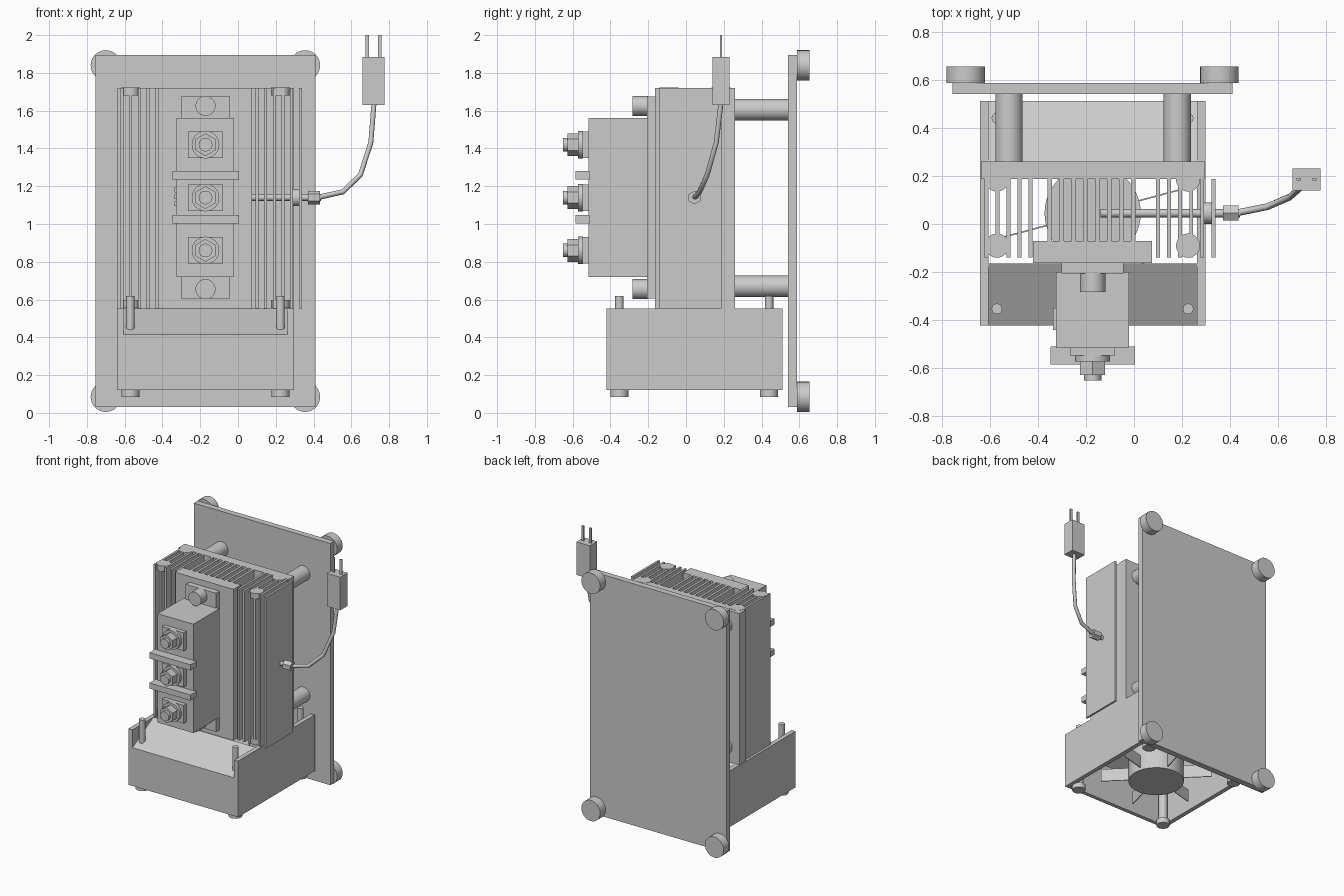
import bpy, bmesh, math
from mathutils import Vector

if "Cube" in bpy.data.objects:
    bpy.data.objects.remove(bpy.data.objects["Cube"])

grey = bpy.data.materials.new("light_grey")
grey.diffuse_color = (0.6, 0.6, 0.6, 1)
grey.use_nodes = True
grey.node_tree.nodes["Principled BSDF"].inputs["Base Color"].default_value = grey.diffuse_color


def finish(name, bm, smooth=False):
    bmesh.ops.recalc_face_normals(bm, faces=bm.faces)
    me = bpy.data.meshes.new(name)
    bm.to_mesh(me)
    bm.free()
    me.materials.append(grey)
    ob = bpy.data.objects.new(name, me)
    bpy.context.collection.objects.link(ob)
    if smooth:
        bpy.ops.object.select_all(action='DESELECT')
        ob.select_set(True)
        bpy.context.view_layer.objects.active = ob
        bpy.ops.object.shade_smooth_by_angle(angle=math.radians(30))
    return ob


def box(name, x0, x1, y0, y1, z0, z1):
    bm = bmesh.new()
    bmesh.ops.create_cube(bm, size=1)
    for v in bm.verts:
        v.co = Vector((x0 if v.co.x < 0 else x1, y0 if v.co.y < 0 else y1,
                       z0 if v.co.z < 0 else z1))
    return finish(name, bm)


def cyl(name, a, b, r, sides=32):
    a, b = Vector(a), Vector(b)
    bm = bmesh.new()
    bmesh.ops.create_cone(bm, cap_ends=True, segments=sides, radius1=r, radius2=r, depth=(b - a).length)
    ob = finish(name, bm, sides > 8)
    ob.location = (a + b) / 2
    ob.rotation_mode = 'QUATERNION'
    ob.rotation_quaternion = (b - a).to_track_quat('Z', 'Y')
    return ob


def slab(name, pts, x0, x1):
    """Extrude a (y, z) outline along x."""
    bm = bmesh.new()
    f = bm.faces.new([bm.verts.new((x0, y, z)) for y, z in pts])
    g = bmesh.ops.extrude_face_region(bm, geom=[f])["geom"]
    bmesh.ops.translate(bm, vec=(x1 - x0, 0, 0), verts=[v for v in g if isinstance(v, bmesh.types.BMVert)])
    return finish(name, bm)


CX, CY = -0.172, 0.045          # centre of fan housing and heatsink

# Mounting panel with round feet and standoffs
box("mounting_panel", -0.755, 0.41, 0.54, 0.587, 0.03, 1.895)
for x in (-0.7, 0.355):
    for z in (0.085, 1.84):
        cyl("panel_foot", (x, 0.587, z), (x, 0.655, z), 0.08)
for x in (-0.52, 0.18):
    for z in (0.67, 1.605):
        cyl("standoff", (x, 0.25, z), (x, 0.545, z), 0.057)

# Fan housing: tall side walls, low end walls, sloped hood at both ends
for x in (-0.64, 0.263):
    box("housing_side", x, x + 0.034, -0.422, 0.512, 0.12, 0.553)
for s in (-1, 1):
    ya, yb = sorted((CY + s * 0.467, CY + s * 0.437))
    box("housing_end", -0.606, 0.263, ya, yb, 0.12, 0.415)
    slab("hood_slope", [(CY + s * 0.467, 0.415), (CY + s * 0.21, 0.553),
                        (CY + s * 0.21, 0.535), (CY + s * 0.467, 0.397)], -0.606, 0.263)

# Corner posts with feet
for x in (-0.57, 0.225):
    for y in (-0.353, 0.44):
        cyl("post_foot", (x, y, 0.085), (x, y, 0.125), 0.048)
        cyl("post_sleeve", (x, y, 0.125), (x, y, 0.40), 0.033)
        cyl("corner_post", (x, y, 0.40), (x, y, 0.62), 0.022)

# Fan hub and thin radial blades
cyl("fan_hub", (CX, CY, 0.13), (CX, CY, 0.4), 0.2, 48)
for k in range(6):
    ob = box("fan_blade", 0.19, 0.4, -0.003, 0.003, 0.15, 0.25)
    ob.location = (CX, CY, 0)
    ob.rotation_euler.z = math.radians(15 + 60 * k)

# Heatsink: rear base, front block, side fins and centre fins
box("heatsink_base", -0.637, 0.295, 0.187, 0.26, 0.553, 1.72)
box("heatsink_front_block", -0.42, 0.075, -0.163, -0.07, 0.553, 1.72)
for x in [-0.614 + 0.046 * k for k in range(5)] + [0.1 + 0.046 * k for k in range(6)]:
    box("side_fin", x - 0.008, x + 0.008, -0.14, 0.188, 0.553, 1.72)
for k in range(8):
    x = -0.35 + 0.0495 * k
    box("centre_fin", x - 0.009, x + 0.009, -0.071, 0.188, 0.553, 1.72)
for x in (-0.57, 0.225):
    for y in (-0.09, 0.185):
        for z in (0.555, 1.68):
            cyl("fin_clamp", (x, y, z), (x, y, z + 0.042), 0.05)

# Power module on the front of the heatsink
box("module_plate", -0.302, -0.043, -0.206, -0.16, 0.605, 1.675)
box("module_body", -0.325, -0.02, -0.515, -0.2, 0.72, 1.56)
for z in (0.655, 1.625):
    cyl("module_screw", (-0.172, -0.282, z), (-0.172, -0.2, z), 0.053)
for z in (1.025, 1.258):
    box("divider_rib", -0.347, 0.004, -0.585, -0.51, z - 0.022, z + 0.022)
for z in (1.108, 1.145, 1.18):
    box("side_pin", -0.336, -0.32, -0.44, -0.35, z - 0.012, z + 0.012)

# Three terminals: pad, washer, nut and bolt
for z in (0.86, 1.14, 1.42):
    box("terminal_pad", -0.266, -0.08, -0.548, -0.51, z - 0.07, z + 0.07)
    cyl("terminal_washer", (CX, -0.572, z), (CX, -0.545, z), 0.073)
    cyl("terminal_nut", (CX, -0.628, z), (CX, -0.57, z), 0.06, 6)
    cyl("terminal_bolt", (CX, -0.65, z), (CX, -0.62, z), 0.036)

# Sensor probe through the fins, with collar and nut
cyl("probe_rod", (-0.14, CY, 1.14), (0.44, CY, 1.14), 0.017, 16)
cyl("probe_collar", (0.285, CY, 1.14), (0.323, CY, 1.14), 0.045)
cyl("probe_nut", (0.37, CY, 1.14), (0.435, CY, 1.14), 0.036, 6)

# Cable bending up to the plug
path = [(0.42, 0.045, 1.14), (0.555, 0.072, 1.17), (0.648, 0.112, 1.26),
        (0.703, 0.16, 1.43), (0.72, 0.185, 1.64)]
cu = bpy.data.curves.new("cable", 'CURVE')
cu.dimensions = '3D'
cu.bevel_depth = 0.014
cu.bevel_resolution = 2
cu.use_fill_caps = True
sp = cu.splines.new('POLY')
sp.points.add(len(path) - 1)
for p, co in zip(sp.points, path):
    p.co = (*co, 1)
cu.materials.append(grey)
bpy.context.collection.objects.link(bpy.data.objects.new("cable", cu))

# Plug with two prongs
box("plug", 0.66, 0.775, 0.14, 0.23, 1.63, 1.885)
for x in (0.685, 0.751):
    box("plug_prong", x - 0.009, x + 0.009, 0.181, 0.191, 1.88, 2.0)
